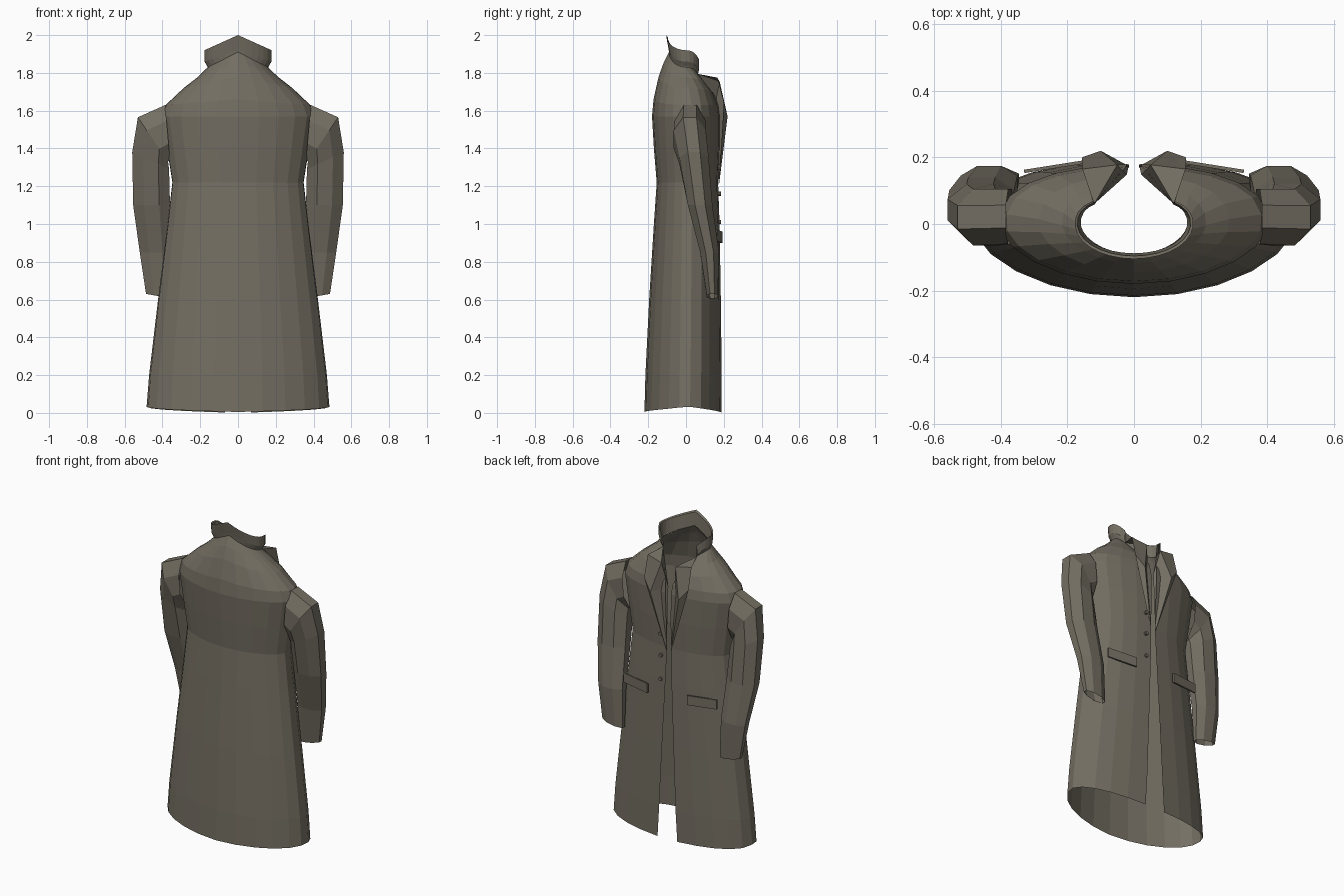
import bpy, bmesh
from math import sin, cos, asin, pi
from mathutils import Vector

if "Cube" in bpy.data.objects:
    bpy.data.objects.remove(bpy.data.objects["Cube"])


def material(name, rgb):
    m = bpy.data.materials.new(name)
    m.use_nodes = True
    m.diffuse_color = (*rgb, 1)
    m.node_tree.nodes["Principled BSDF"].inputs["Base Color"].default_value = (*rgb, 1)
    return m


CLOTH = material("olive grey wool", (0.175, 0.157, 0.123))


def add_object(name, verts, faces, mirror=False, thickness=0):
    me = bpy.data.meshes.new(name)
    me.from_pydata([tuple(v) for v in verts], [], faces)
    bm = bmesh.new()
    bm.from_mesh(me)
    bmesh.ops.recalc_face_normals(bm, faces=bm.faces)
    bm.to_mesh(me)
    bm.free()
    me.materials.append(CLOTH)
    ob = bpy.data.objects.new(name, me)
    bpy.context.collection.objects.link(ob)
    if thickness:
        mod = ob.modifiers.new("thickness", 'SOLIDIFY')
        mod.thickness = thickness
        mod.offset = 0
    if mirror:
        ob.modifiers.new("mirror", 'MIRROR')
    return ob


def loft(name, rings, closed=False, **kw):
    n = len(rings[0])
    verts = [p for r in rings for p in r]
    faces = []
    for i in range(len(rings) - 1):
        for j in range(n if closed else n - 1):
            k = (j + 1) % n
            faces.append((i * n + j, i * n + k, (i + 1) * n + k, (i + 1) * n + j))
    return add_object(name, verts, faces, **kw)


def open_ring(side_z, half_w, y_back, y_front, gap, dz_back, dz_front,
              bend=1, front_power=0.8, back_power=1.0, n=22):
    """Ring round the body, open at the +y side, with the ends raised or lowered."""
    start = asin(gap / half_w)
    pts = []
    for i in range(n + 1):
        a = start + (2 * pi - 2 * start) * i / n
        c, s = cos(a), sin(a)
        y = y_front * c ** front_power if c > 0 else y_back * (-c) ** back_power
        z = side_z + max(0, 1 - abs(s)) ** bend * (dz_front if c > 0 else dz_back)
        pts.append((half_w * s, y, z))
    return pts


# Coat body: side z, half width, back y, front y, opening, back rise, front rise
body_rows = [
    (0.035, 0.485, -0.22, 0.19, 0.07, -0.03, -0.035, 0.4),
    (0.20, 0.472, -0.215, 0.19, 0.058, 0, 0),
    (0.60, 0.425, -0.195, 0.185, 0.04, 0, 0),
    (1.00, 0.375, -0.17, 0.178, 0.022, 0, 0),
    (1.22, 0.35, -0.155, 0.17, 0.015, 0, 0),
    (1.40, 0.378, -0.17, 0.178, 0.015, 0, 0),
    (1.57, 0.405, -0.18, 0.18, 0.02, 0, 0),
    (1.63, 0.385, -0.172, 0.172, 0.025, 0.03, 0),
    (1.72, 0.288, -0.145, 0.15, 0.045, 0.06, -0.04),
    (1.775, 0.217, -0.118, 0.12, 0.075, 0.08, -0.07),
    (1.83, 0.16, -0.09, 0.085, 0.115, 0.08, -0.13),
]
loft("coat_body", [open_ring(*r, back_power=1.15) for r in body_rows])

# Stand collar, folded over at the top
collar_rows = [
    (1.83, 0.16, -0.09, 0.085, 0.115, 0.08, -0.13),
    (1.86, 0.178, -0.092, 0.09, 0.125, 0.065, -0.15),
    (1.92, 0.178, -0.105, 0.09, 0.125, 0.08, -0.16),
    (1.915, 0.17, -0.096, 0.085, 0.12, 0.075, -0.16),
    (1.83, 0.163, -0.088, 0.08, 0.115, 0.075, -0.13),
]
loft("collar", [open_ring(*r) for r in collar_rows])


# Sleeves: inner x and z, outer x and z, rear y, forward y
def sleeve_ring(xi, zi, xo, zo, y0, y1, n=8):
    pts = []
    for i in range(n):
        a = 2 * pi * (i + 0.5) / n
        u = 0.5 + 0.5 * cos(a) / cos(pi / n)
        v = 0.5 + 0.5 * sin(a) / cos(pi / n)
        pts.append((xi + (xo - xi) * u, y0 + (y1 - y0) * v, zi + (zo - zi) * u))
    return pts


sleeve_rows = [
    (0.36, 1.34, 0.385, 1.63, -0.06, 0.105),
    (0.37, 1.33, 0.53, 1.565, -0.065, 0.105),
    (0.365, 1.29, 0.56, 1.38, -0.035, 0.12),
    (0.36, 1.10, 0.555, 1.10, 0.01, 0.14),
    (0.35, 0.85, 0.52, 0.85, 0.075, 0.175),
    (0.345, 0.605, 0.487, 0.63, 0.11, 0.168),
]
loft("sleeves", [sleeve_ring(*r) for r in sleeve_rows], closed=True, mirror=True)

# Lapels: folded-back panels tapering to the first button, flat across the top
lapel = [(0.016, 0.174, 1.2), (0.10, 0.22, 1.57), (0.157, 0.2, 1.64),
         (0.155, 0.165, 1.775), (0.12, 0.06, 1.795), (0.022, 0.148, 1.6),
         (0.05, 0.178, 1.755)]
add_object("lapels", lapel,
           [(0, 1, 5), (0, 2, 1), (1, 6, 5), (1, 2, 3), (1, 3, 6), (6, 3, 4), (5, 6, 4)],
           mirror=True)

# Pocket welts
welt = [(0.14, 0.188, 0.90), (0.33, 0.158, 0.91), (0.33, 0.158, 0.97), (0.14, 0.188, 0.96)]
add_object("pocket_welts", welt, [(0, 1, 2, 3)], mirror=True, thickness=0.01)

# Buttons on one front edge
for i, z in enumerate((1.30, 1.16, 1.01)):
    rings = [[Vector((0.055 + 0.011 * cos(k * pi / 4), y, z + 0.011 * sin(k * pi / 4)))
              for k in range(8)] for y in (0.165, 0.186)]
    b = loft(f"button_{i + 1}", rings, closed=True)
    bm = bmesh.new()
    bm.from_mesh(b.data)
    bmesh.ops.holes_fill(bm, edges=bm.edges)
    bmesh.ops.recalc_face_normals(bm, faces=bm.faces)
    bm.to_mesh(b.data)
    bm.free()
